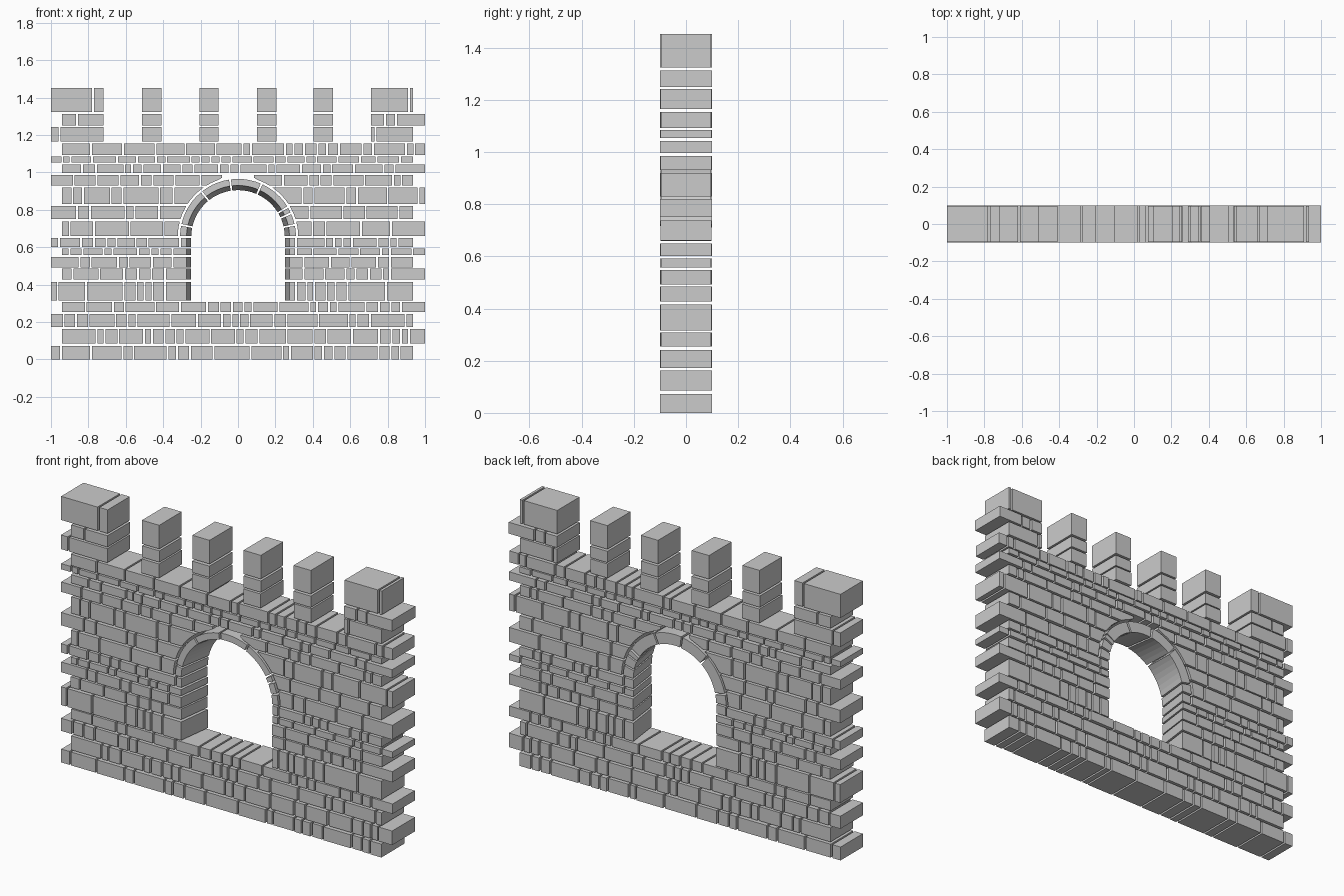
import bpy, bmesh, math, random

if "Cube" in bpy.data.objects:
    bpy.data.objects.remove(bpy.data.objects["Cube"])

random.seed(11)
GAP, DEPTH = 0.01, 0.1
SPRING = 0.655                                    # height where the arch begins
R_BACK, R_FRONT, R_OUT, R_WALL = 0.25, 0.275, 0.31, 0.322
SILL = 0.31

# bottom and top of every stone course
COURSES = [(0, .073), (.085, .162), (.173, .242), (.254, .308), (.315, .415),
           (.427, .485), (.492, .548), (.558, .592), (.602, .65), (.66, .738),
           (.75, .82), (.83, .92), (.931, .985), (.996, 1.042), (1.054, 1.085),
           (1.092, 1.154)]


def prism(bm, front, back):
    """Solid between a front and a back x-z profile with equal point counts."""
    dy = DEPTH - random.uniform(0, 0.005)
    f = [bm.verts.new((x, -dy, z)) for x, z in front]
    b = [bm.verts.new((x, dy, z)) for x, z in back]
    bm.faces.new(f)
    bm.faces.new(b[::-1])
    for i in range(len(f)):
        j = (i + 1) % len(f)
        bm.faces.new((f[j], f[i], b[i], b[j]))


def finish(bm, name):
    bmesh.ops.recalc_face_normals(bm, faces=bm.faces)
    mesh = bpy.data.meshes.new(name)
    bm.to_mesh(mesh)
    bm.free()
    obj = bpy.data.objects.new(name, mesh)
    bpy.context.collection.objects.link(obj)


def stone(bm, x0, x1, z0, z1):
    p = [(x0, z0), (x1, z0), (x1, z1), (x0, z1)]
    prism(bm, p, p)


def split(x0, x1, h):
    """Random mix of short and long stones filling x0..x1."""
    spans, x = [], x0
    while x < x1 - 1e-6:
        if random.random() < 0.5:
            w = random.uniform(0.03, 0.065)
        else:
            w = random.uniform(0.6, 1.0) * (0.08 + 1.5 * h)
        end = x + w
        if end > x1 - 0.04:
            end = x1
        spans.append((x, end))
        x = end + GAP
    return spans


def opening_edge(z, back):
    """Half width of the hole in the wall at height z."""
    if z < SPRING:
        return R_BACK if back else R_FRONT        # flared jambs
    return max(0.085, math.sqrt(max(0, R_WALL ** 2 - (z - SPRING) ** 2)))


def end_stone(bm, side, outer, z0, z1):
    """Stone whose inner end follows the opening."""
    zs = [z0 + (z1 - z0) * i / 4 for i in range(5)] if z0 > SPRING else [z0, z1]
    profiles = []
    for back in (False, True):
        inner = [(side * opening_edge(z, back), z) for z in zs]
        profiles.append(inner + [(outer, z1), (outer, z0)])
    prism(bm, *profiles)


# wall courses, staggered left and right at the ends
for n, (z0, z1) in enumerate(COURSES):
    bm = bmesh.new()
    left, right = (-1.0, 0.935) if n % 2 == 0 else (-0.94, 1.0)
    if z0 < SILL or z0 > 0.99:
        for a, b in split(left, right, z1 - z0):
            stone(bm, a, b, z0, z1)
    else:
        reach = opening_edge(z0, False) + random.choice((0.03, 0.07, 0.11))
        end_stone(bm, -1, -reach, z0, z1)
        for a, b in split(left, -reach - GAP, z1 - z0):
            stone(bm, a, b, z0, z1)
        reach = opening_edge(z0, False) + random.choice((0.03, 0.07, 0.11))
        end_stone(bm, 1, reach, z0, z1)
        for a, b in split(reach + GAP, right, z1 - z0):
            stone(bm, a, b, z0, z1)
    finish(bm, f"wall_course_{n + 1}")

# arch ring, uneven wedge stones with a flared underside
bm = bmesh.new()
joints = [0, 12, 24, 31, 66, 98, 129, 168, 180]
for a, b in zip(joints, joints[1:]):
    a, b = a + 1, b - 1
    steps = max(1, round((b - a) / 6))
    angles = [math.radians(a + (b - a) * i / steps) for i in range(steps + 1)]

    def arc(r, seq):
        return [(r * math.cos(t), SPRING + r * math.sin(t)) for t in seq]

    prism(bm, arc(R_OUT, angles) + arc(R_FRONT, angles[::-1]),
          arc(R_OUT, angles) + arc(R_BACK, angles[::-1]))
finish(bm, "arch_ring")

# narrow battlements and the two corner battlements
TOP = [(1.165, 1.242), (1.25, 1.312), (1.323, 1.452)]
for n, x in enumerate((-0.46, -0.155, 0.153, 0.457)):
    bm = bmesh.new()
    for z0, z1 in TOP:
        stone(bm, x - 0.052, x + 0.052, z0, z1)
    finish(bm, f"battlement_{n + 1}")

corners = {"left_battlement": [(-1, -.95, -.71), (-.94, -.855, -.71), (-1, -.77, -.71)],
           "right_battlement": [(.71, .74, .945), (.71, .79, .85, 1.01), (.71, .92, .945)]}
for name, rows in corners.items():
    bm = bmesh.new()
    for cuts, (z0, z1) in zip(rows, TOP):
        for a, b in zip(cuts, cuts[1:]):
            stone(bm, a if a == -1 else a + 0.0, b - GAP, z0, z1)
    finish(bm, name)
